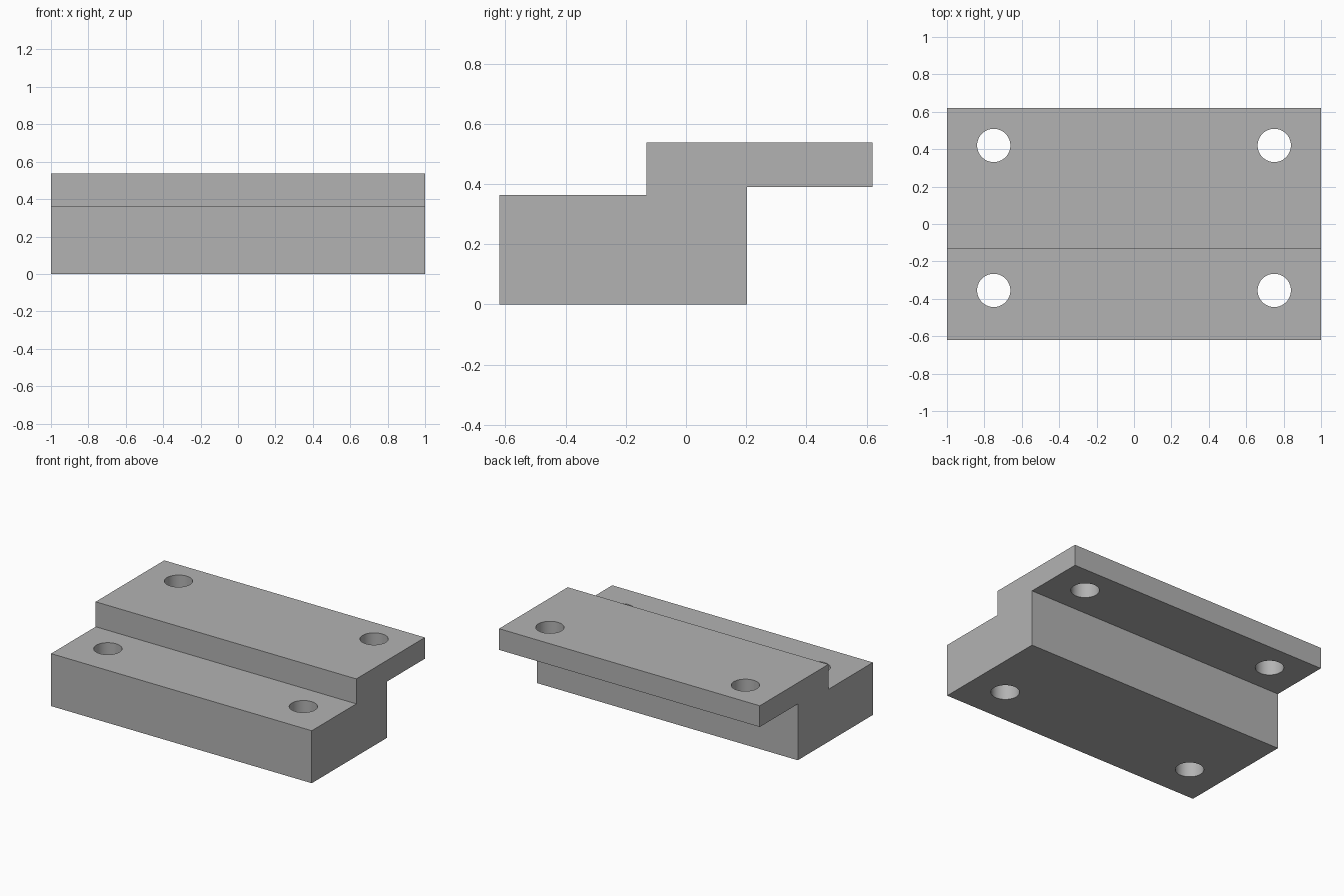
import bpy, bmesh, math

if "Cube" in bpy.data.objects:
    bpy.data.objects.remove(bpy.data.objects["Cube"])

grey = bpy.data.materials.new("plain grey")
grey.diffuse_color = (0.45, 0.45, 0.45, 1)
grey.use_nodes = True
grey.node_tree.nodes["Principled BSDF"].inputs["Base Color"].default_value = grey.diffuse_color

# Stepped side profile (y, z), extruded along x
profile = [(-0.62, 0), (0.203, 0), (0.203, 0.39), (0.62, 0.39),
           (0.62, 0.537), (-0.132, 0.537), (-0.132, 0.364), (-0.62, 0.364)]
bm = bmesh.new()
face = bm.faces.new([bm.verts.new((-1, y, z)) for y, z in profile])
ext = bmesh.ops.extrude_face_region(bm, geom=[face])
bmesh.ops.translate(bm, vec=(2, 0, 0),
                    verts=[v for v in ext["geom"] if isinstance(v, bmesh.types.BMVert)])
bmesh.ops.recalc_face_normals(bm, faces=bm.faces)
mesh = bpy.data.meshes.new("stepped_block")
bm.to_mesh(mesh)
bm.free()
mesh.materials.append(grey)
block = bpy.data.objects.new("stepped_block", mesh)
bpy.context.collection.objects.link(block)

# Four vertical bolt holes, two through each step
for x in (-0.75, 0.75):
    for y in (-0.355, 0.42):
        bpy.ops.mesh.primitive_cylinder_add(vertices=64, radius=0.089, depth=1.2,
                                            location=(x, y, 0.27))
        cutter = bpy.context.object
        cutter.name = "hole_cutter"
        cutter.hide_render = True
        cutter.data.materials.append(grey)
        bpy.ops.object.select_all(action='DESELECT')
        bpy.context.view_layer.objects.active = block
        block.select_set(True)
        cut = block.modifiers.new("bolt_hole", 'BOOLEAN')
        cut.operation = 'DIFFERENCE'
        cut.solver = 'EXACT'
        cut.object = cutter
        bpy.ops.object.modifier_apply(modifier=cut.name)
        bpy.data.objects.remove(cutter)

# Smooth hole walls, crisp block edges
bpy.ops.object.shade_smooth_by_angle(angle=math.radians(30))
